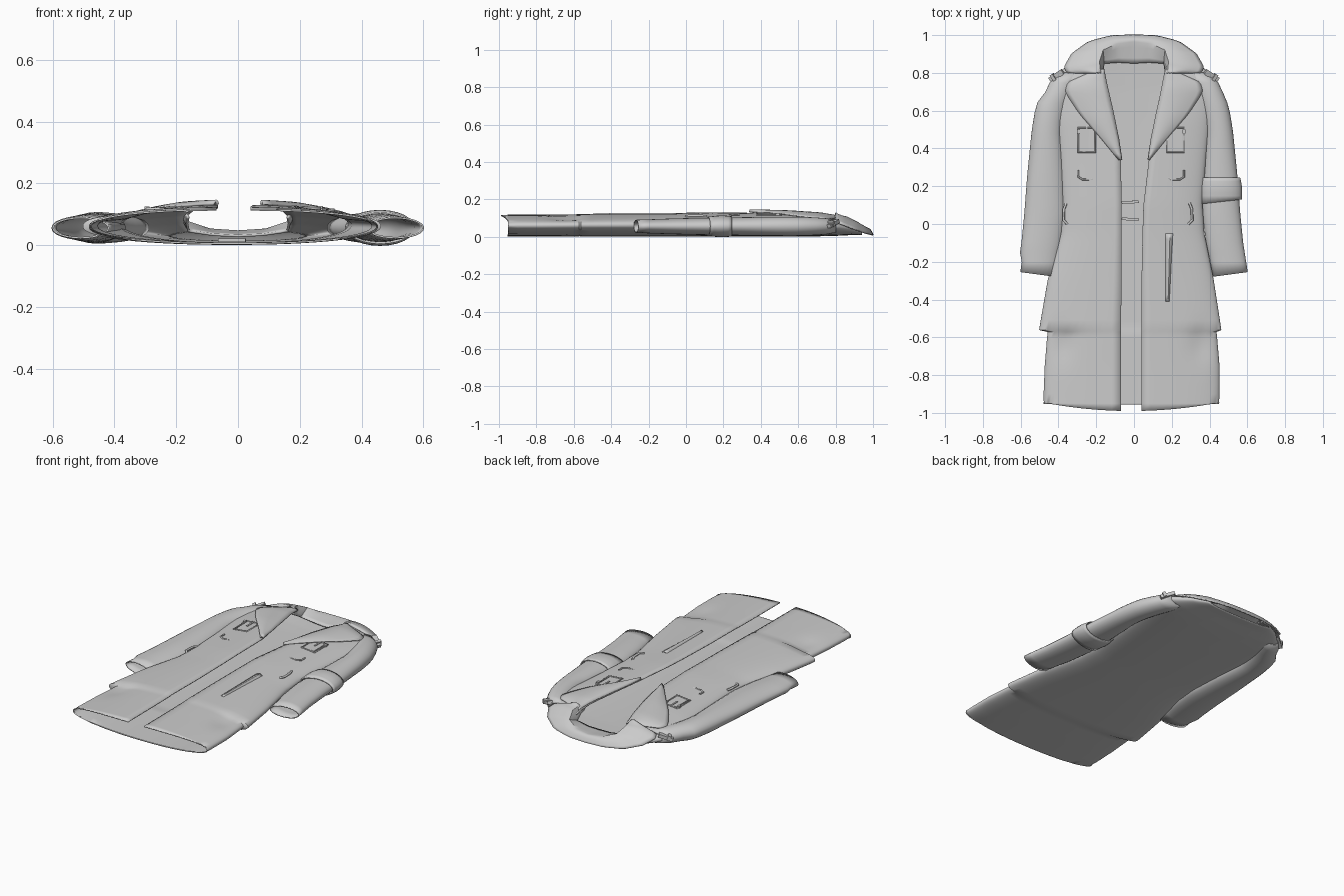
import bpy, bmesh, math
from mathutils import Vector

cube = bpy.data.objects.get("Cube")
if cube:
    bpy.data.objects.remove(cube, do_unlink=True)

cloth = bpy.data.materials.new("cloth_grey")
cloth.use_nodes = True
cloth.diffuse_color = (0.6, 0.6, 0.6, 1)
cloth.node_tree.nodes["Principled BSDF"].inputs["Base Color"].default_value = (0.6, 0.6, 0.6, 1)

P = 2.2  # roundness of the flattened body section
# y, right width, left width, top z, bottom z, opening right, opening left
BODY = [
    (-1.0, .48, .45, .115, .005, -.07, .04),
    (-.75, .47, .45, .116, .005, -.07, .04),
    (-.57, .455, .435, .118, .006, -.07, .04),
    (-.56, .50, .46, .12, .004, -.07, .04),
    (-.3, .455, .42, .122, .004, -.065, .04),
    (-.05, .385, .37, .125, .004, -.065, .045),
    (.1, .375, .36, .128, .005, -.065, .05),
    (.35, .39, .38, .126, .005, -.07, .08),
    (.55, .41, .40, .124, .005, -.11, .11),
    (.72, .42, .42, .115, .006, -.16, .145),
    (.8, .39, .39, .1, .008, -.175, .16),
    (.88, .31, .31, .075, .012, -.175, .17),
    (.94, .22, .22, .048, .012, -.16, .16),
]


def lerp_table(table, y):
    for a, b in zip(table, table[1:]):
        if y <= b[0]:
            t = max(0, (y - a[0]) / (b[0] - a[0]))
            return [p + (q - p) * t for p, q in zip(a, b)]
    return list(table[-1])


def spow(v, e):
    return math.copysign(abs(v) ** e, v)


def frame_at(y):
    _, wr, wl, zt, zb, o_r, o_l = lerp_table(BODY, y)
    return (wl - wr) / 2, (wl + wr) / 2, (zt + zb) / 2, (zt - zb) / 2, o_r, o_l


def top_z(x, y):
    cx, a, zc, h, _, _ = frame_at(y)
    u = min(1, abs(x - cx) / a)
    return zc + h * (1 - u ** P) ** (1 / P)


def finish(ob, angle=40):
    ob.data.materials.append(cloth)
    bpy.ops.object.select_all(action="DESELECT")
    bpy.context.view_layer.objects.active = ob
    ob.select_set(True)
    bpy.ops.object.shade_smooth_by_angle(angle=math.radians(angle))
    return ob


def loft(name, rows, thick=.006, closed=False):
    bm = bmesh.new()
    grid = [[bm.verts.new(p) for p in row] for row in rows]
    n = len(rows[0])
    for a, b in zip(grid, grid[1:]):
        for i in range(n if closed else n - 1):
            j = (i + 1) % n
            bm.faces.new((a[i], a[j], b[j], b[i]))
    bmesh.ops.recalc_face_normals(bm, faces=bm.faces)
    me = bpy.data.meshes.new(name)
    bm.to_mesh(me)
    bm.free()
    ob = bpy.data.objects.new(name, me)
    bpy.context.collection.objects.link(ob)
    mod = ob.modifiers.new("thickness", "SOLIDIFY")
    mod.thickness, mod.offset = thick, 0
    return finish(ob)


def tube(name, pts, r=.005, cyclic=False):
    cu = bpy.data.curves.new(name, "CURVE")
    cu.dimensions, cu.bevel_depth, cu.bevel_resolution = "3D", r, 1
    sp = cu.splines.new("POLY")
    sp.points.add(len(pts) - 1)
    for q, p in zip(sp.points, pts):
        q.co = (*p, 1)
    sp.use_cyclic_u = cyclic
    ob = bpy.data.objects.new(name, cu)
    bpy.context.collection.objects.link(ob)
    cu.materials.append(cloth)


def box(name, loc, size, turn=(0, 0, 0)):
    bpy.ops.mesh.primitive_cube_add(size=1, location=loc, rotation=turn)
    ob = bpy.context.object
    ob.name, ob.scale = name, size
    mod = ob.modifiers.new("soft_edge", "BEVEL")
    mod.width, mod.segments = .003, 1
    finish(ob)


def path(pts, n):
    """Resample a short polyline into n + 1 even steps."""
    pts = [Vector(p) for p in pts]
    out = []
    for i in range(n + 1):
        s = i / n * (len(pts) - 1)
        k = min(int(s), len(pts) - 2)
        out.append(pts[k].lerp(pts[k + 1], s - k))
    return out


# Coat body: flattened shell, open down the front
rows = []
for a, b in zip(BODY, BODY[1:]):
    steps = 1 if b[0] - a[0] < .02 else 5
    rows += [a[0] + (b[0] - a[0]) * k / steps for k in range(steps)]
rows.append(BODY[-1][0])
shell = []
for y in rows:
    cx, a, zc, h, o_r, o_l = frame_at(y)
    start = math.acos(spow((o_l - cx) / a, P / 2))
    end = math.acos(spow((o_r - cx) / a, P / 2)) - 2 * math.pi
    ring = []
    for k in range(65):
        t = start + (end - start) * k / 64
        u, w = spow(math.cos(t), 2 / P), spow(math.sin(t), 2 / P)
        yy = y
        if y == -1:  # curved hem, longer at the front
            yy = -.99 + .045 * u * u if w > 0 else -.955 + .01 * u * u
        # soft fold where the side flap hangs over the skirt
        fold = .012 * math.exp(-((abs(u) - .8) / .12) ** 2 - ((y + .64) / .09) ** 2)
        ring.append((cx + a * u, yy, zc + h * w - (fold if w > 0 else 0)))
    shell.append(ring)
loft("coat_body", shell)

# Sleeves: y, inner x, outer x, half thickness
SLEEVE = [
    (-.26, .42, .60, .032), (-.1, .385, .575, .038), (.05, .365, .56, .042),
    (.25, .37, .545, .045), (.5, .385, .52, .048), (.62, .36, .50, .048),
    (.74, .31, .45, .042), (.8, .29, .395, .03),
]


def sleeve(name, side, lo, hi, grow=0, n=20):
    rings = []
    for i in range(n + 1):
        y = lo + (hi - lo) * i / n
        _, xi, xo, h = lerp_table(SLEEVE, y)
        if side < 0 and -.2 < y < .65:
            xo += .018
        c, r = (xi + xo) / 2, (xo - xi) / 2 + grow
        puff = grow * math.sin(math.pi * i / n) * .4
        ring = []
        for k in range(24):
            t = 2 * math.pi * k / 24
            u = math.cos(t)
            slant = -.012 * (1 - u) if i == 0 else 0
            ring.append((side * (c + (r + puff) * u), y + slant,
                         .056 + (h + grow * .4 + puff) * math.sin(t)))
        rings.append(ring)
    loft(name, rings, closed=True)


sleeve("right_sleeve", -1, -.255, .8)
sleeve("left_sleeve", 1, -.255, .8)
sleeve("left_sleeve_band", 1, .13, .245, .014, 6)

# Lapels: puffed panels between the fold line and the outer edge
for name, s, dx in (("right_lapel", -1, .01), ("left_lapel", 1, 0)):
    fold = path([(.075, .34), (.09, .45), (.12, .6), (.15, .73), (.17, .82)], 16)
    edge = path([(.08, .34), (.18, .46), (.29, .585), (.365, .7), (.35, .75), (.2, .815)], 16)
    grid = []
    for p, q in zip(fold, edge):
        row = []
        for k in range(9):
            v = k / 8
            m = p.lerp(q, v)
            x = s * m.x + dx * (1 - v)
            row.append((x, m.y, top_z(x, m.y) + .006 + .012 * math.sin(math.pi * v ** .7)))
        grid.append(row)
    loft(name, grid, .007)

# Collar: stand, crest and turned-down fall, half path then mirrored
stand = [(.16, .77, .09), (.165, .81, .07), (.16, .85, .045), (.08, .855, .034), (0, .85, .03)]
crest = [(.18, .80, .118), (.185, .86, .105), (.165, .92, .075), (.09, .955, .05), (0, .965, .044)]
fall = [(.21, .80, .112), (.355, .80, .08), (.37, .83, .068), (.33, .9, .04),
        (.24, .965, .018), (.12, .996, .01), (0, 1, .008)]


def whole(half):
    right = path(half, 20)
    return [Vector((-p.x, p.y, p.z)) for p in right] + right[-2::-1]


grid = []
for b, c, f in zip(whole(stand), whole(crest), whole(fall)):
    row = [b.lerp(c, k / 4) for k in range(4)]
    for k in range(9):
        v = k / 8
        row.append(c.lerp(f, v) + Vector((0, 0, .012 * math.sin(math.pi * v))))
    grid.append(row)
loft("collar", grid, .008)

# Chest buckles, small tabs below them, waist loops and shoulder tabs
for side, s, x, lx in (("right", -1, -.25, -.365), ("left", 1, .22, .3)):
    z = top_z(x, .45) + .004
    tube(side + "_chest_buckle", [(x + i * .045, .445 + j * .065, z - s * i * .004)
         for i, j in ((-1, -1), (1, -1), (1, 1), (-1, 1))], .005, True)
    box(side + "_buckle_prong", (x, .48, z), (.01, .07, .008))
    box(side + "_buckle_strap", (x, .445, z - .004), (.07, .115, .008))
    for i in (-1, 1):
        box(side + "_buckle_tab", (x + i * .045, .49, z), (.016, .02, .012))
    zt = top_z(x, .25) + .002
    tube(side + "_chest_tab", [(x + i * .045, .24 + j, zt) for i, j in
         ((-1, .045), (-1, .01), (-.5, -.005), (.5, -.005), (1, .01), (1, .045))], .005)
    zl = top_z(lx, .05) + .006
    tube(side + "_waist_loop", [(lx - s * .012, 0, zl), (lx + s * .008, .02, zl + .004),
         (lx + s * .006, .08, zl + .004), (lx - s * .006, .11, zl)], .007)
    turn = (0, s * .35, -s * .6)
    box(side + "_shoulder_tab", (s * .41, .785, .07), (.085, .03, .02), turn)
    box(side + "_shoulder_clasp", (s * .425, .775, .07), (.018, .042, .028), turn)

# Two straps inside the back, and the loose belt end on the left front
for y in (.025, .115):
    box("inner_back_strap", (-.02, y, .016), (.09, .014, .012), (0, 0, .08 if y > .1 else -.08))
belt = []
for i in range(13):
    y = -.05 - .36 * i / 12
    half = .024 - .012 * i / 12
    x = .19 - .01 * i / 12
    z = top_z(x, y) + .003
    belt.append([(x - half, y, z), (x, y, z + .005), (x + half, y, z - .008)])
loft("loose_belt_end", belt, .004)
